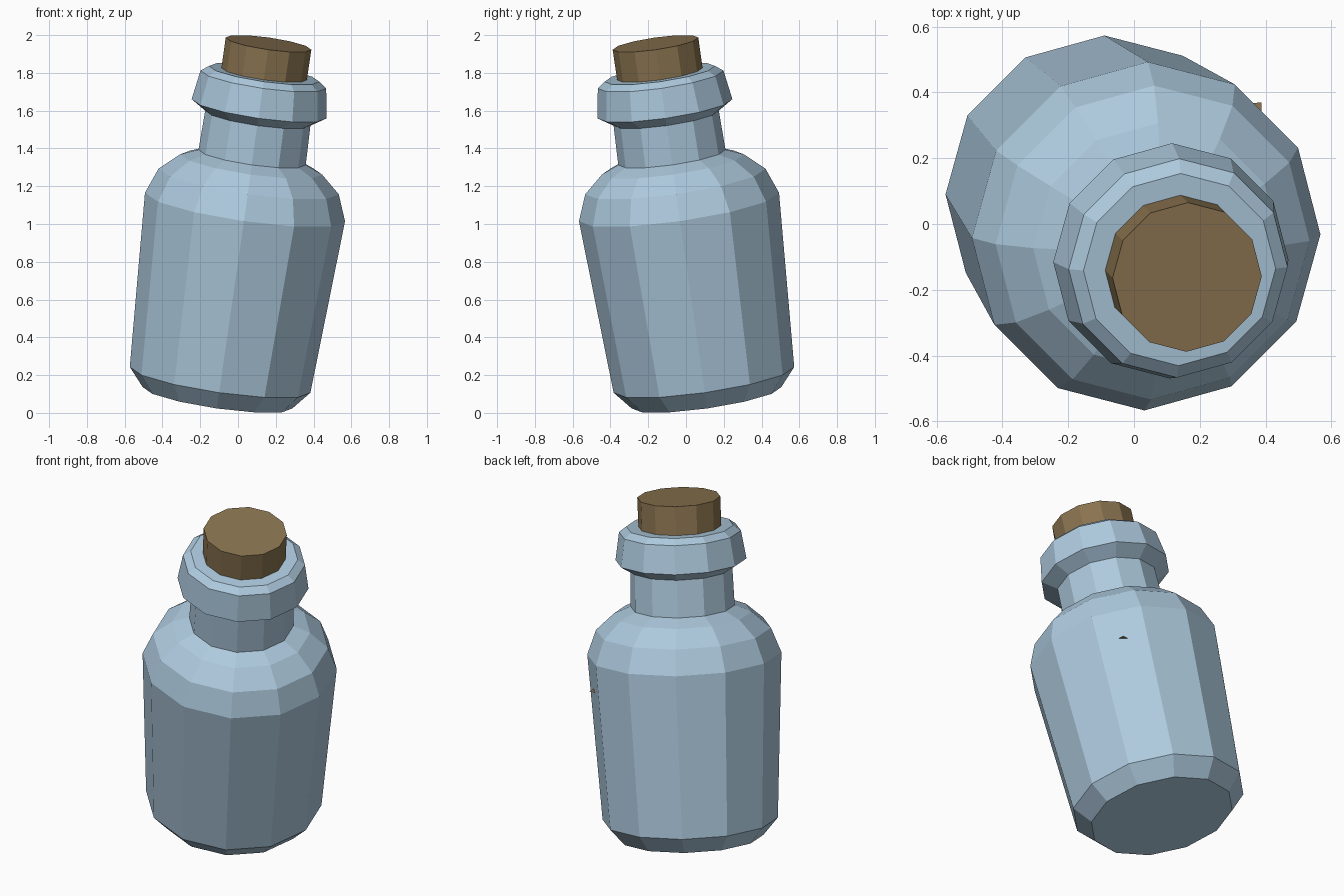
import bpy, bmesh, math
from mathutils import Vector

if "Cube" in bpy.data.objects:
    bpy.data.objects.remove(bpy.data.objects["Cube"])

SIDES = 12
PIVOT = Vector((0, 0, 0.833))          # where the leaning axis crosses x = y = 0
AXIS = Vector((0.144, -0.144, 1.0))    # lean of the bottle
TILT = Vector((0, 0, 1)).rotation_difference(AXIS.normalized()).to_matrix()


def material(name, rgb):
    m = bpy.data.materials.new(name)
    m.diffuse_color = (*rgb, 1)
    m.use_nodes = True
    m.node_tree.nodes["Principled BSDF"].inputs["Base Color"].default_value = m.diffuse_color
    return m


glass = material("blue_glass", (0.42, 0.59, 0.73))
cork = material("brown_cork", (0.255, 0.174, 0.08))


def finish(bm, name, mat):
    me = bpy.data.meshes.new(name)
    bm.to_mesh(me)
    bm.free()
    me.materials.append(mat)
    ob = bpy.data.objects.new(name, me)
    bpy.context.collection.objects.link(ob)
    return ob


def lathe(name, profile, mat):
    """Capped 12-sided turned shape; profile = (radius, world height of ring centre)."""
    bm = bmesh.new()
    rings = []
    for r, z in profile:
        centre = PIVOT + AXIS * (z - PIVOT.z)
        ring = []
        for i in range(SIDES):
            a = 2 * math.pi * i / SIDES
            ring.append(bm.verts.new(centre + TILT @ Vector((r * math.cos(a), r * math.sin(a), 0))))
        rings.append(ring)
    for lo, hi in zip(rings, rings[1:]):
        for i in range(SIDES):
            j = (i + 1) % SIDES
            bm.faces.new((lo[i], lo[j], hi[j], hi[i]))
    bm.faces.new(rings[0][::-1])
    bm.faces.new(rings[-1])
    return finish(bm, name, mat)


# Bottle body with rounded shoulder
lathe("bottle_body", [(0.40, 0.08), (0.483, 0.175), (0.535, 1.09), (0.482, 1.225),
                      (0.38, 1.315), (0.287, 1.353)], glass)
# Neck
lathe("bottle_neck", [(0.287, 1.34), (0.281, 1.58)], glass)
# Flared lip
lathe("bottle_lip", [(0.281, 1.56), (0.361, 1.61), (0.336, 1.765), (0.295, 1.795)], glass)
# Cork stopper
lathe("cork_stopper", [(0.228, 1.70), (0.229, 1.955)], cork)

# Level surface of the contents, its corners just touching the glass
bm = bmesh.new()
bm.faces.new([bm.verts.new(p) for p in
              ((-0.3, -0.3, 0.93), (0.385, -0.385, 0.95), (0.388, 0.37, 0.92), (-0.3, 0.3, 0.93))])
finish(bm, "contents_surface", cork)
